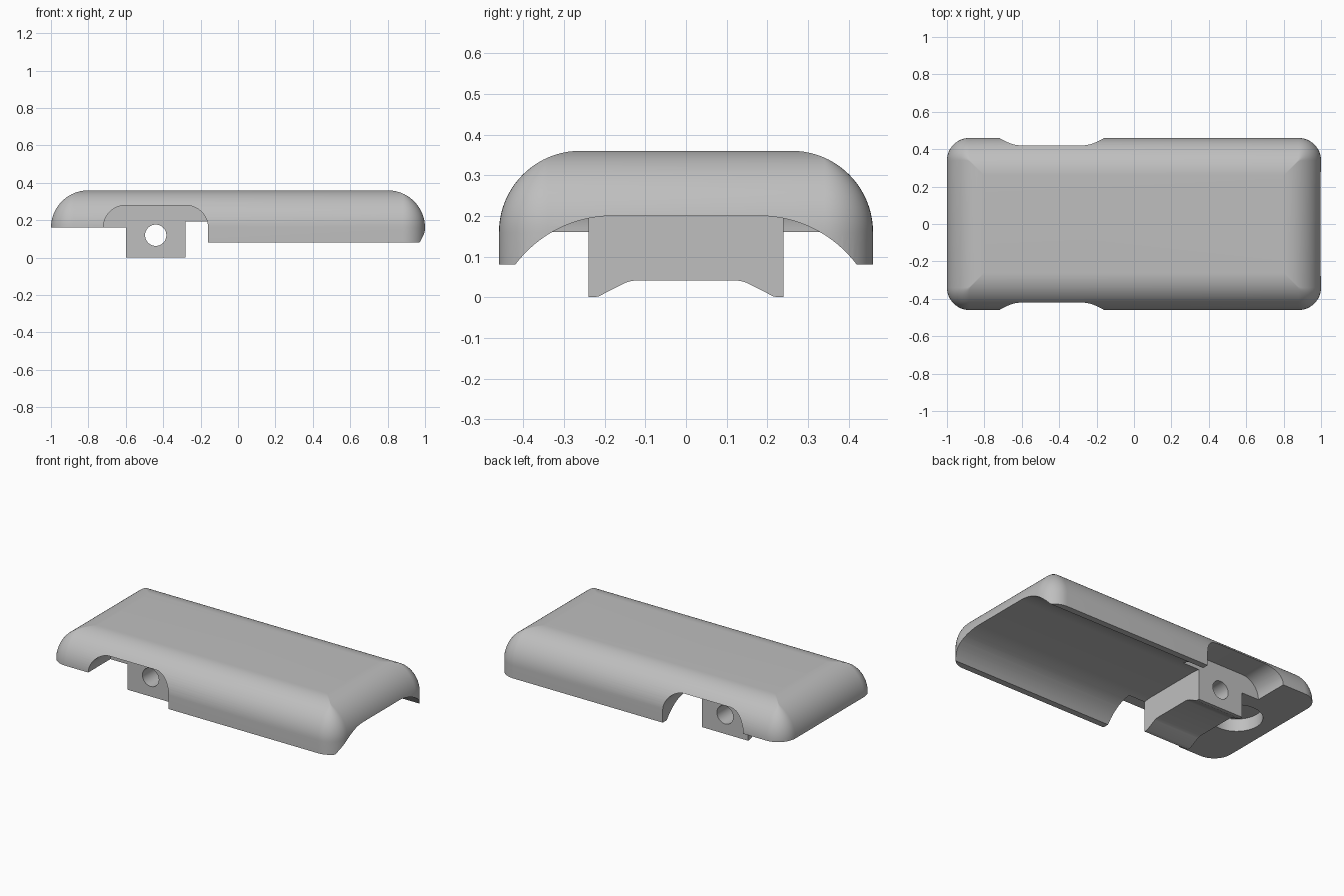
import bpy, bmesh
from math import sin, cos, pi, radians

cube = bpy.data.objects.get("Cube")
if cube:
    bpy.data.objects.remove(cube, do_unlink=True)

grey = bpy.data.materials.new("mid_grey")
grey.use_nodes = True
COLOUR = (0.52, 0.52, 0.52, 1)
grey.diffuse_color = COLOUR
grey.node_tree.nodes["Principled BSDF"].inputs["Base Color"].default_value = COLOUR


def loft(name, rings):
    """Closed solid through a list of matching point rings."""
    bm = bmesh.new()
    loops = [[bm.verts.new(p) for p in ring] for ring in rings]
    n = len(loops[0])
    for a, b in zip(loops, loops[1:]):
        for i in range(n):
            j = (i + 1) % n
            bm.faces.new((a[i], a[j], b[j], b[i]))
    bm.faces.new(loops[0][::-1])
    bm.faces.new(loops[-1])
    bmesh.ops.recalc_face_normals(bm, faces=bm.faces)
    mesh = bpy.data.meshes.new(name)
    bm.to_mesh(mesh)
    bm.free()
    mesh.materials.append(grey)
    obj = bpy.data.objects.new(name, mesh)
    bpy.context.collection.objects.link(obj)
    return obj


def along_x(name, profile, x0, x1):
    return loft(name, [[(x, y, z) for y, z in profile] for x in (x0, x1)])


def along_y(name, profile, y0, y1):
    return loft(name, [[(x, y, z) for x, z in profile] for y in (y0, y1)])


def arc(cx, cz, r, a0, a1, steps=16):
    return [(cx + r * cos(radians(a0 + (a1 - a0) * i / steps)),
             cz + r * sin(radians(a0 + (a1 - a0) * i / steps))) for i in range(steps + 1)]


def combine(target, other, operation):
    other.hide_render = True
    mod = target.modifiers.new(operation, "BOOLEAN")
    mod.operation, mod.object, mod.solver = operation, other, "EXACT"
    bpy.context.view_layer.objects.active = target
    bpy.ops.object.modifier_apply(modifier=mod.name)
    bpy.data.objects.remove(other, do_unlink=True)


def rounded_rect(inset, z):
    r = max(0.12 - inset, 0.003)
    hx, hy = 1 - inset - r, 0.46 - inset - r
    corners = ((hx, hy, 0), (-hx, hy, 90), (-hx, -hy, 180), (hx, -hy, 270))
    return [(x, y, z) for cx, cy, a in corners for x, y in arc(cx, cy, r, a, a + 90, 12)]


# Body with a large round over its top edge
FILLET = 0.2
rings = [rounded_rect(0, 0.08)]
for i in range(21):
    a = i / 20 * pi / 2
    rings.append(rounded_rect(FILLET * (1 - cos(a)), 0.16 + FILLET * sin(a)))
body = loft("rounded_cover", rings)

# Arched channel under the long end
half = arc(0.18, -0.1, 0.3, 36.87, 90)
channel = [(0.42, -0.1)] + half + [(-y, z) for y, z in half[::-1]] + [(-0.42, -0.1)]
combine(body, along_x("channel_cutter", channel, -0.4, 1.1), "DIFFERENCE")

# Higher flat underside at the short end
flat = [(-0.6, -0.1), (0.6, -0.1), (0.6, 0.16), (-0.6, 0.16)]
combine(body, along_x("flat_cutter", flat, -1.1, -0.5), "DIFFERENCE")

# Mounting block with a grooved foot
foot = [(0.3, 0), (0.225, 0), (0.215, 0.002), (0.15, 0.035), (0.138, 0.039), (0.125, 0.041)]
block = foot + [(-y, z) for y, z in foot[::-1]] + [(-0.3, 0.25), (0.3, 0.25)]
combine(body, along_x("mounting_block", block, -0.6, -0.28), "UNION")

# Side notches, which also trim the block
notch = ([(-0.16, -0.1)] + arc(-0.28, 0.16, 0.12, 0, 90)
         + arc(-0.6, 0.16, 0.12, 90, 180) + [(-0.72, -0.1)])
for side in (-1, 1):
    combine(body, along_y("notch_cutter", notch, side * 0.24, side * 0.6), "DIFFERENCE")

# Cross hole through the block
hole = arc(-0.44, 0.12, 0.057, 0, 360, 40)[:-1]
combine(body, along_y("hole_cutter", hole, -0.5, 0.5), "DIFFERENCE")

# Round pocket behind the block
circle = arc(-0.76, 0, 0.15, 0, 360, 48)[:-1]
pocket = loft("pocket_cutter", [[(x, y, z) for x, y in circle] for z in (0.05, 0.24)])
combine(body, pocket, "DIFFERENCE")

bpy.ops.object.select_all(action="DESELECT")
body.select_set(True)
bpy.context.view_layer.objects.active = body
bpy.ops.object.shade_smooth_by_angle(angle=radians(25))
